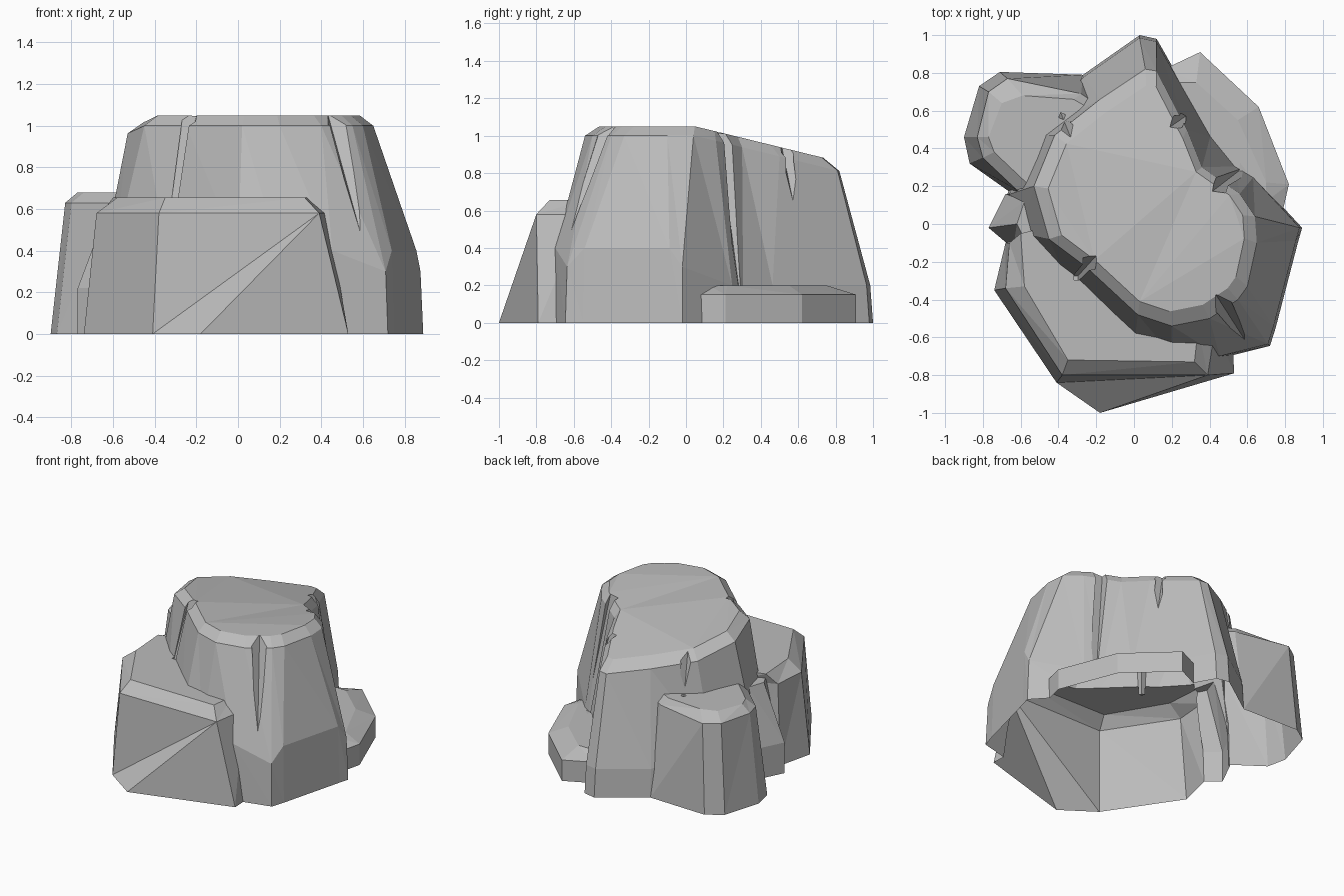
import bpy, bmesh
from mathutils import Vector

cube = bpy.data.objects.get("Cube")
if cube:
    bpy.data.objects.remove(cube, do_unlink=True)

stone = bpy.data.materials.new("grey_stone")
stone.use_nodes = True
grey = (0.5, 0.5, 0.5, 1.0)
stone.diffuse_color = grey
stone.node_tree.nodes["Principled BSDF"].inputs["Base Color"].default_value = grey


def make_object(name, bm):
    mesh = bpy.data.meshes.new(name)
    bm.to_mesh(mesh)
    bm.free()
    mesh.materials.append(stone)
    obj = bpy.data.objects.new(name, mesh)
    bpy.context.collection.objects.link(obj)
    return obj


def level(z, outline):
    return [(x, y, z) for x, y in outline]


def loft(name, rings):
    """Closed faceted solid through rings that have equal point counts."""
    bm = bmesh.new()
    rows = [[bm.verts.new(p) for p in ring] for ring in rings]
    count = len(rows[0])
    for low, high in zip(rows, rows[1:]):
        for i in range(count):
            j = (i + 1) % count
            bm.faces.new((low[i], low[j], high[j], high[i]))
    bm.faces.new(rows[0])
    bm.faces.new(rows[-1])
    bmesh.ops.remove_doubles(bm, verts=bm.verts, dist=0.001)
    bmesh.ops.triangulate(bm, faces=bm.faces, quad_method='FIXED')
    bmesh.ops.recalc_face_normals(bm, faces=bm.faces)
    return make_object(name, bm)


def crack(name, top, bottom, wide, narrow):
    """Tapered four-sided spike used to cut a crevice."""
    top, bottom = Vector(top), Vector(bottom)
    axis = top - bottom
    bm = bmesh.new()
    bmesh.ops.create_cone(bm, cap_ends=True, segments=4, radius1=narrow,
                          radius2=wide, depth=axis.length)
    turn = axis.to_track_quat('Z', 'Y').to_matrix()
    for v in bm.verts:
        v.co = turn @ v.co + (top + bottom) / 2
    bmesh.ops.recalc_face_normals(bm, faces=bm.faces)
    return make_object(name, bm)


def crown_height(y, z):
    return z - max(0, y - 0.05) * 0.245


# Main mound: base point, shoulder height, rim point for each column
columns = [
    ((0.89, -0.02), 0.3, (0.64, 0.04)), ((0.87, -0.09), 0.4, (0.65, -0.1)),
    ((0.75, -0.55), 0.4, (0.6, -0.33)), ((0.72, -0.645), 0.3, (0.55, -0.4)),
    ((0.46, -0.71), 0.4, (0.4, -0.5)), ((0.2, -0.7), 0.4, (0.2, -0.54)),
    ((0, -0.66), 0.4, (0.02, -0.48)), ((-0.35, -0.32), 0.4, (-0.25, -0.23)),
    ((-0.6, -0.05), 0.4, (-0.45, -0.08)), ((-0.67, 0.16), 0.3, (-0.53, 0.2)),
    ((-0.55, 0.48), 0.3, (-0.42, 0.47)), ((-0.27, 0.79), 0.2, (-0.18, 0.66)),
    ((0.03, 1), 0.2, (0.06, 0.82)), ((0.12, 0.98), 0.2, (0.12, 0.81)),
    ((0.41, 0.47), 0.2, (0.28, 0.5)), ((0.54, 0.31), 0.2, (0.36, 0.3)),
    ((0.64, 0.25), 0.2, (0.56, 0.16)),
]
base = level(0, [b for b, s, r in columns])
shoulder = [(b[0] * 0.985, b[1] * 0.985, s) for b, s, r in columns]
rim = [(r[0], r[1], crown_height(r[1], 1.0)) for b, s, r in columns]
middle = Vector((0.1, 0.1))
crown = []
for b, s, r in columns:
    p = middle.lerp(Vector(r), 0.88)
    crown.append((p.x, p.y, crown_height(p.y, 1.05)))
rock = loft("rock_outcrop", [base, shoulder, rim, crown])

# Front ledge with a bevelled lip
front_ledge = loft("front_ledge", [
    level(0, [(-0.74, -0.35), (-0.41, -0.84), (-0.18, -1), (0.53, -0.79),
              (0.52, -0.55), (0.1, -0.2), (-0.4, 0), (-0.68, -0.1)]),
    level(0.58, [(-0.68, -0.34), (-0.38, -0.8), (0.39, -0.8), (0.39, -0.8),
                 (0.43, -0.55), (0.1, -0.2), (-0.4, 0), (-0.66, -0.1)]),
    level(0.655, [(-0.58, -0.33), (-0.35, -0.72), (0.32, -0.73), (0.32, -0.73),
                  (0.34, -0.55), (0.1, -0.2), (-0.4, 0), (-0.6, -0.05)]),
])

# Ledge at the back right corner of the mound
side_ledge = loft("side_ledge", [
    level(0, [(-0.9, 0.46), (-0.87, 0.32), (-0.63, 0.15), (-0.2, 0.4),
              (-0.2, 0.74), (-0.27, 0.79), (-0.71, 0.805), (-0.82, 0.73)]),
    level(0.63, [(-0.83, 0.46), (-0.8, 0.35), (-0.62, 0.18), (-0.2, 0.4),
                 (-0.22, 0.65), (-0.28, 0.69), (-0.67, 0.77), (-0.77, 0.7)]),
    level(0.68, [(-0.77, 0.46), (-0.74, 0.38), (-0.55, 0.2), (-0.2, 0.4),
                 (-0.25, 0.62), (-0.32, 0.66), (-0.59, 0.68), (-0.7, 0.64)]),
])

# Small spur between the two ledges
spur_foot = [(-0.77, -0.02), (-0.68, 0.16), (-0.4, 0.1), (-0.4, -0.15), (-0.64, -0.13)]
spur = loft("spur", [
    level(0, spur_foot), level(0.22, spur_foot),
    level(0.62, [(-0.62, 0), (-0.58, 0.12), (-0.4, 0.1), (-0.4, -0.1), (-0.58, -0.08)]),
])

# Low slab at the back left
slab_foot = [(0.35, 0.91), (0.66, 0.62), (0.82, 0.21), (0.79, 0.08),
             (0.5, 0), (0.1, 0.5), (0.16, 0.82)]
slab = loft("low_slab", [
    level(0, slab_foot), level(0.15, slab_foot),
    level(0.2, [(0.33, 0.75), (0.55, 0.55), (0.7, 0.22), (0.7, 0.12),
                (0.5, 0), (0.1, 0.5), (0.16, 0.75)]),
])

# Crevices
cracks = [
    crack("front_crack", (0.45, -0.4, 1.12), (0.61, -0.65, 0.42), 0.06, 0.006),
    crack("ledge_crack", (-0.22, -0.19, 1.12), (-0.31, -0.29, 0.6), 0.05, 0.02),
    crack("side_crack", (0.45, 0.2, 1.05), (0.58, 0.3, 0.2), 0.05, 0.03),
    crack("back_crack", (-0.34, 0.47, 1.05), (-0.4, 0.62, 0.5), 0.05, 0.005),
    crack("slab_crack", (0.2, 0.52, 1.05), (0.33, 0.61, 0.48), 0.05, 0.005),
]

# Fuse everything into one shell
lumps = [front_ledge, side_ledge, spur, slab]
for part in lumps + cracks:
    part.hide_render = True
    mod = rock.modifiers.new(part.name, 'BOOLEAN')
    mod.operation = 'UNION' if part in lumps else 'DIFFERENCE'
    mod.solver = 'EXACT'
    mod.object = part
depsgraph = bpy.context.evaluated_depsgraph_get()
fused = bpy.data.meshes.new_from_object(rock.evaluated_get(depsgraph))
rock.modifiers.clear()
rock.data = fused
for part in lumps + cracks:
    bpy.data.objects.remove(part, do_unlink=True)

# Leave the underside open
bm = bmesh.new()
bm.from_mesh(fused)
floor = [f for f in bm.faces if all(v.co.z < 0.002 for v in f.verts)]
bmesh.ops.delete(bm, geom=floor, context='FACES')
for f in bm.faces:
    f.smooth = False
    f.material_index = 0
bm.to_mesh(fused)
bm.free()
fused.materials.clear()
fused.materials.append(stone)
